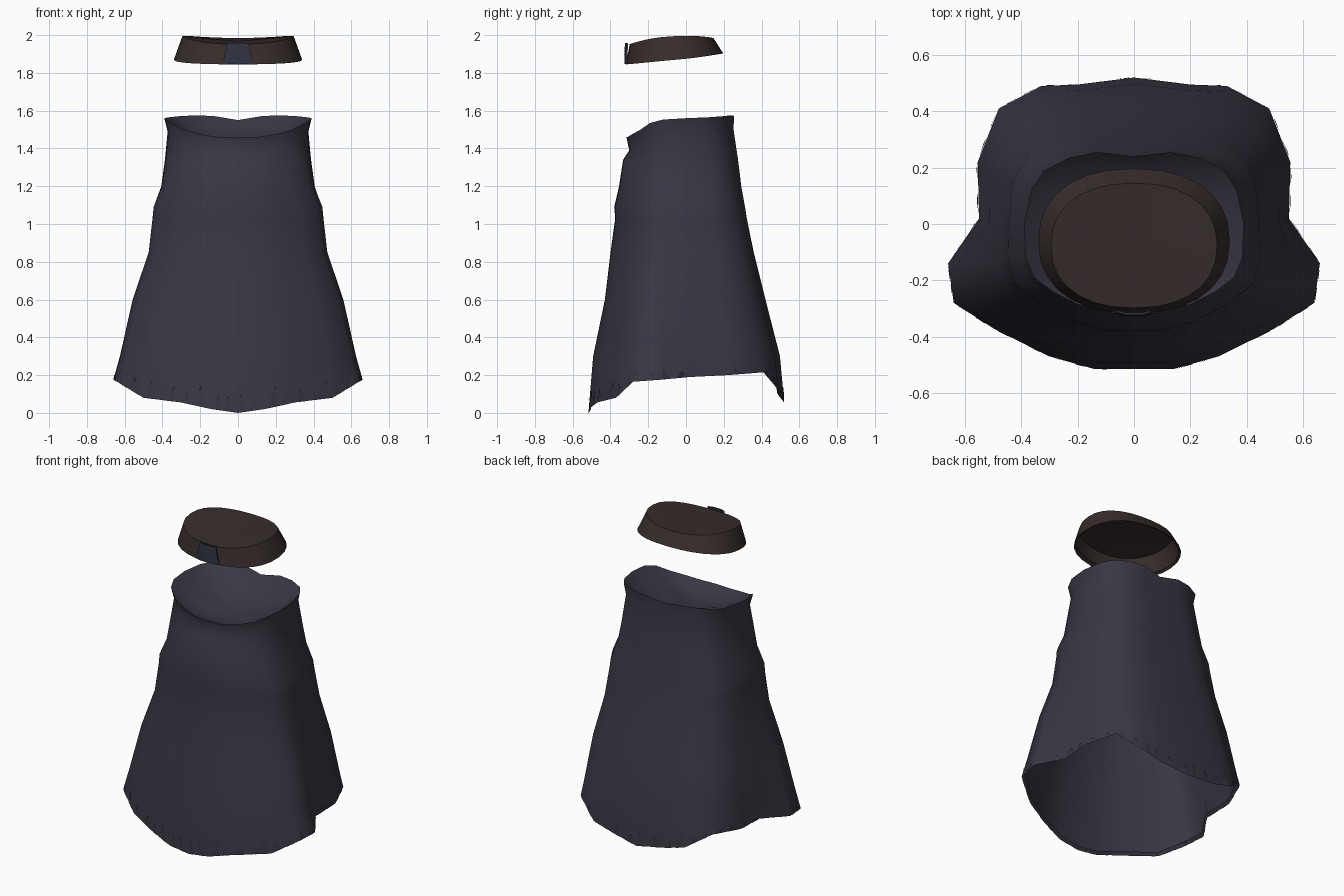
import bpy, bmesh, math, random
from mathutils import Vector

if "Cube" in bpy.data.objects:
    bpy.data.objects.remove(bpy.data.objects["Cube"])

random.seed(4)

def material(name, rgb):
    m = bpy.data.materials.new(name)
    m.diffuse_color = (*rgb, 1)
    m.use_nodes = True
    m.node_tree.nodes["Principled BSDF"].inputs["Base Color"].default_value = m.diffuse_color
    return m

CLOTH = material("dark slate cloth", (0.040, 0.038, 0.057))
LEATHER = material("dark brown leather", (0.038, 0.026, 0.024))
BUCKLE = material("blue grey buckle", (0.030, 0.034, 0.055))

def make(name, verts, faces, mat, angle=40, recalc=True):
    me = bpy.data.meshes.new(name)
    me.from_pydata([tuple(v) for v in verts], [], faces)
    me.materials.append(mat)
    if recalc:
        bm = bmesh.new()
        bm.from_mesh(me)
        bmesh.ops.recalc_face_normals(bm, faces=bm.faces)
        bm.to_mesh(me)
        bm.free()
    ob = bpy.data.objects.new(name, me)
    bpy.context.collection.objects.link(ob)
    bpy.ops.object.select_all(action='DESELECT')
    ob.select_set(True)
    bpy.context.view_layer.objects.active = ob
    bpy.ops.object.shade_smooth_by_angle(angle=math.radians(angle))
    return ob

def mirror_ring(half):
    """Half outline from front centre to back centre -> full closed ring."""
    return half + [(-x, y, z) for x, y, z in half[-2:0:-1]]

def loft(rings):
    n = len(rings[0])
    verts = [v for r in rings for v in r]
    faces = [(i * n + j, i * n + (j + 1) % n, (i + 1) * n + (j + 1) % n, (i + 1) * n + j)
             for i in range(len(rings) - 1) for j in range(n)]
    return verts, faces

# Skirt: waist and hem outlines, right half, front to back
waist = [(0, -.315, 1.46), (.10, -.31, 1.46), (.20, -.285, 1.475), (.29, -.24, 1.50),
         (.355, -.19, 1.535), (.385, -.12, 1.553), (.39, 0, 1.56), (.365, .12, 1.565),
         (.32, .19, 1.57), (.23, .235, 1.575), (.13, .255, 1.572), (0, .24, 1.55)]
hem = [(0, -.515, 0), (.14, -.515, .02), (.30, -.47, .055), (.50, -.37, .08),
       (.64, -.28, .165), (.66, -.14, .175), (.55, .02, .19), (.555, .22, .20),
       (.48, .41, .215), (.33, .49, .12), (.20, .495, .085), (0, .52, .055)]
# Height, then how far the width, front and back have spread towards the hem
spread = [(1.34, .05, .15, .10), (1.20, .12, .25, .17), (1.09, .27, .37, .25),
          (1.03, .29, .345, .29), (.85, .36, .46, .43), (.60, .65, .60, .65),
          (.30, .88, .89, .92)]

lip = [(x * .955, y * (.955 if y < 0 else .985), z - .07) for x, y, z in waist]
rings = [waist, lip]
for z, tx, tf, tb in spread:
    row = []
    for i, (a, b) in enumerate(zip(lip, hem)):
        w = min(1, max(0, b[1] + .5))
        ty = tf * (1 - w) + tb * w
        t = tx + .65 * tx * (1 - tx) if 6 <= i <= 8 else tx    # fuller side panels
        row.append((a[0] + (b[0] - a[0]) * t, a[1] + (b[1] - a[1]) * ty, z))
    rings.append(row)
above = mirror_ring(rings[-1])
rings.append(hem)
# Narrow turned-in edge inside the hem
rings.append([(x * .975, y * .975, z + .02) for x, y, z in hem])
verts, faces = loft([mirror_ring(r) for r in rings])
make("skirt", verts, faces, CLOTH, 50)

# Sunken cloth closing the waist
bowl = [waist] + [[(x * s, -.03 + (y + .03) * s, z * k + 1.5 * (1 - k) - d) for x, y, z in waist]
                  for s, k, d in ((.80, .8, .055), (.45, .4, .085))]
verts, faces = loft([mirror_ring(r) for r in bowl])
n = len(mirror_ring(waist))
verts.append((0, -.03, 1.405))
faces += [(2 * n + j, 2 * n + (j + 1) % n, 3 * n) for j in range(n)]
make("waist_closure", verts, faces, CLOTH, 50)

# Frayed scraps lying on the hem
outer = mirror_ring(hem)
tv, tf = [], []
for j in range(n):
    a, b = Vector(outer[j]), Vector(outer[(j + 1) % n])
    c, d = Vector(above[j]), Vector(above[(j + 1) % n])
    for start in (.08, .55):
        u0, u1 = start, start + random.uniform(.2, .38)
        um, h = random.uniform(u0, u1), random.uniform(.25, .45)
        foot = a.lerp(b, um)
        tip = foot.lerp(c.lerp(d, um), h)
        out = Vector((foot.x, foot.y, 0)).normalized()
        k = len(tv)
        tv += [a.lerp(b, u0) + out * .002, a.lerp(b, u1) + out * .002, tip + out * .009]
        tf.append((k, k + 1, k + 2))
make("hem_scraps", tv, tf, CLOTH, recalc=False)

# Belt: tilted tapering oval band with a slightly sunken closed top
def oval(rx, front, back, z_front, z_back, bump, count=28):
    cy, ry = (front + back) / 2, (back - front) / 2
    ring = []
    for i in range(count):
        a = math.tau * i / count
        s, c = math.sin(a), math.cos(a)
        x = rx * math.copysign(abs(s) ** .88, s)
        y = cy - ry * math.copysign(abs(c) ** .88, c)
        z = z_front + (z_back - z_front) * (1 - c) / 2 + bump * s * s
        ring.append((x, y, z))
    return ring

bands = [oval(.325, -.30, .18, 1.86, 1.91, -.005),
         oval(.34, -.318, .197, 1.845, 1.903, -.005),
         oval(.295, -.298, .145, 1.952, 1.985, .025)]
verts, faces = loft(bands)
count = len(bands[0])
verts.append((0, -.075, 1.968))
top = 2 * count
faces += [(top + i, top + (i + 1) % count, len(verts) - 1) for i in range(count)]
make("belt", verts, faces, LEATHER, 35)

# Buckle: thin curved plate on the front of the belt
cols = [-1, -.5, .5, 1]
front = [[(c * w, y + .012 * c * c, z) for c in cols]
         for w, y, z in ((.082, -.328, 1.846), (.07, -.33, 1.90), (.058, -.326, 1.957))]
back = [[(x, y + .008, z) for x, y, z in r] for r in front]
sections = [f + b[::-1] for f, b in zip(front, back)]
verts, faces = loft(sections)
m = len(sections[0])
faces += [tuple(range(m)), tuple(range(2 * m, 3 * m))]
make("buckle", verts, faces, BUCKLE, 35)
